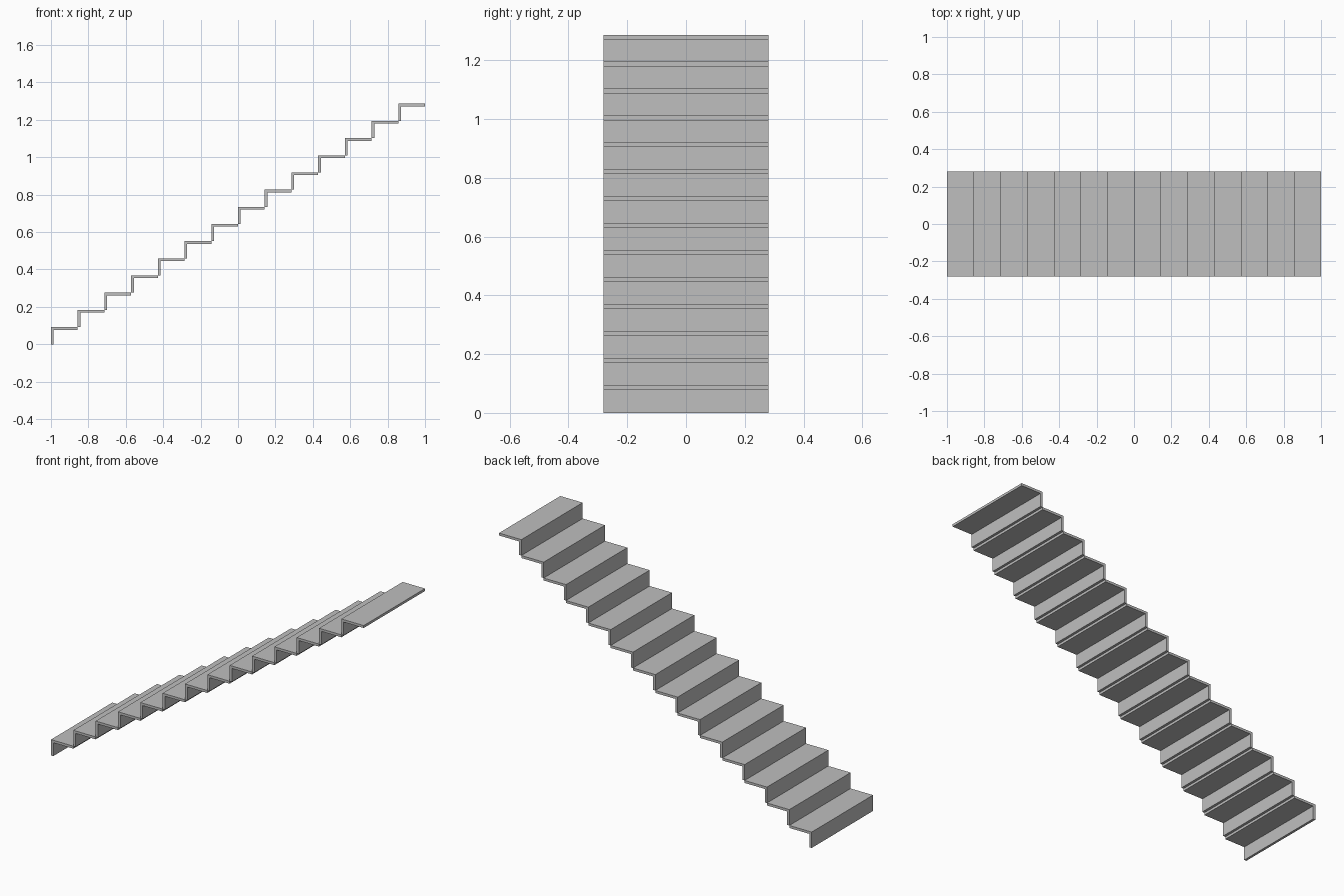
import bpy
import bmesh

cube = bpy.data.objects.get("Cube")
if cube:
    bpy.data.objects.remove(cube, do_unlink=True)

STEPS = 14
RUN = 2 / STEPS
RISE = 1.286 / STEPS
THICK = 0.0143
HALF_WIDTH = 0.28

grey = bpy.data.materials.new("light grey")
grey.use_nodes = True
colour = (0.52, 0.52, 0.52, 1)
grey.diffuse_color = colour
grey.node_tree.nodes["Principled BSDF"].inputs["Base Color"].default_value = colour


def add_step(index):
    """One L-shaped step: a thin riser with a tread on top."""
    x, z = -1 + index * RUN, index * RISE
    top = z + RISE
    profile = [(x, z), (x + THICK, z), (x + THICK, top - THICK),
               (x + RUN, top - THICK), (x + RUN, top), (x, top)]
    bm = bmesh.new()
    side = bm.faces.new([bm.verts.new((px, -HALF_WIDTH, pz)) for px, pz in profile])
    extruded = bmesh.ops.extrude_face_region(bm, geom=[side])["geom"]
    verts = [v for v in extruded if isinstance(v, bmesh.types.BMVert)]
    bmesh.ops.translate(bm, verts=verts, vec=(0, 2 * HALF_WIDTH, 0))
    bmesh.ops.recalc_face_normals(bm, faces=bm.faces)
    mesh = bpy.data.meshes.new(f"step_{index + 1}")
    bm.to_mesh(mesh)
    bm.free()
    mesh.materials.append(grey)
    step = bpy.data.objects.new(f"step_{index + 1}", mesh)
    bpy.context.collection.objects.link(step)


# Flight of stairs climbing towards +x
for i in range(STEPS):
    add_step(i)
